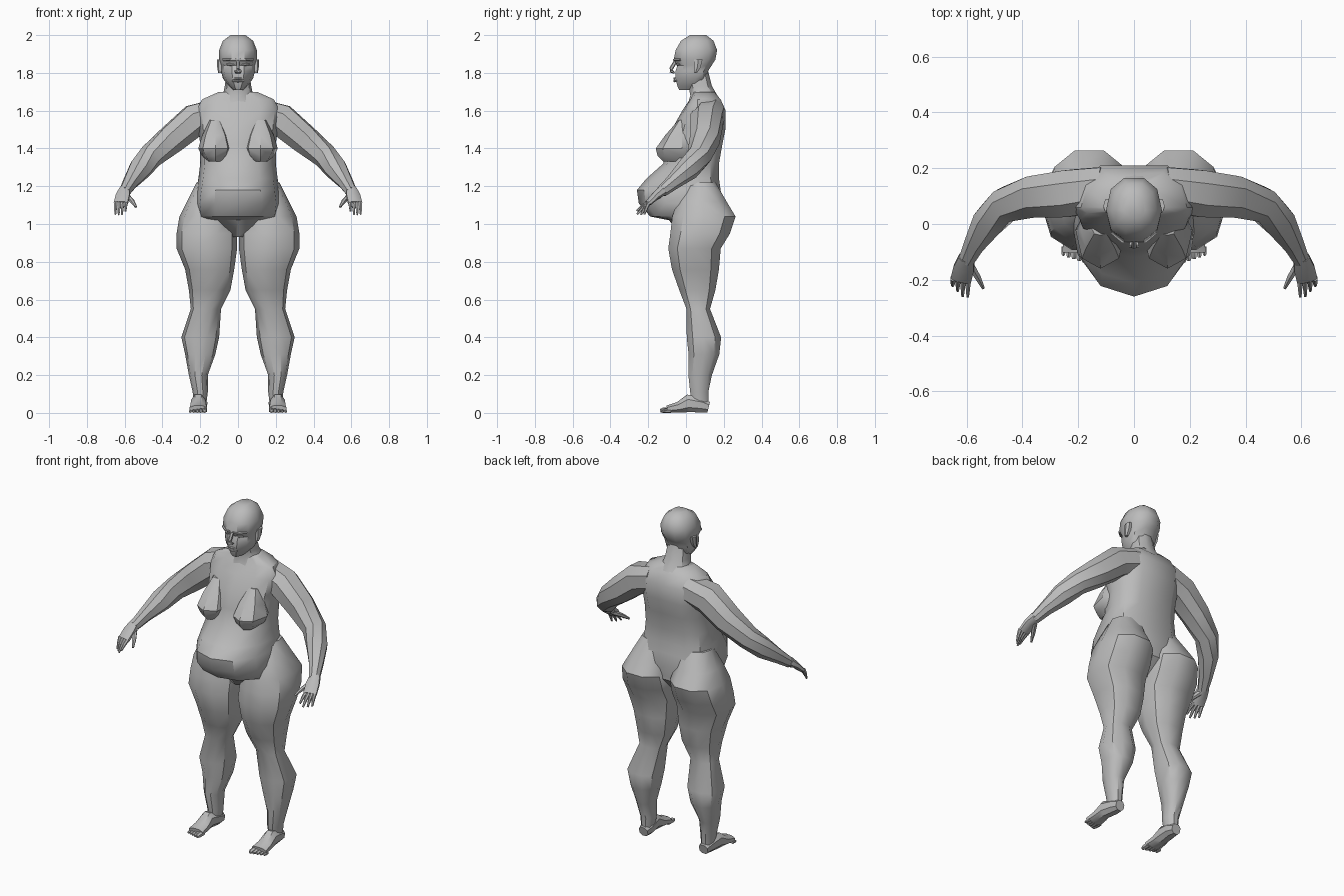
import bpy, bmesh, math
from mathutils import Vector

old = bpy.data.objects.get("Cube")
if old:
    bpy.data.objects.remove(old, do_unlink=True)

skin = bpy.data.materials.new("plain_grey")
skin.use_nodes = True
grey = (.5, .5, .5, 1)
skin.diffuse_color = grey
skin.node_tree.nodes["Principled BSDF"].inputs["Base Color"].default_value = grey


def loft(name, rings, side=1):
    """Skin a list of equal-sized point rings into a closed low-poly solid."""
    bm = bmesh.new()
    loops = [[bm.verts.new((point.x * side, point.y, point.z)) for point in ring]
             for ring in rings]
    for lower, upper in zip(loops, loops[1:]):
        for i in range(len(lower)):
            bm.faces.new((lower[i - 1], lower[i], upper[i], upper[i - 1]))
    bm.faces.new(loops[0])
    bm.faces.new(loops[-1])
    bmesh.ops.recalc_face_normals(bm, faces=bm.faces)
    mesh = bpy.data.meshes.new(name)
    bm.to_mesh(mesh)
    bm.free()
    mesh.materials.append(skin)
    mesh.shade_smooth()
    mesh.set_sharp_from_angle(angle=math.radians(38))
    obj = bpy.data.objects.new(name, mesh)
    bpy.context.collection.objects.link(obj)


def rounded(value):
    """Slightly squared-off circle coordinate."""
    return math.copysign(abs(value) ** .88, value)


def level(height, centre, width, front, back, middle=None, sides=10, groove=0):
    """Horizontal ring with separate front and back depths."""
    if middle is None:
        middle = (front + back) / 2
    ring = []
    for i in range(sides):
        angle = math.tau * i / sides
        across, along = rounded(math.cos(angle)), rounded(math.sin(angle))
        depth = back - middle if along > 0 else middle - front
        y = middle + along * depth
        if along > .99:
            y -= groove
        ring.append(Vector((centre + across * width, y, height)))
    return ring


def tube(name, path, side=1, sides=8):
    """Limb along a path of (x, y, z, half width, optional half thickness)."""
    points = [Vector(station[:3]) for station in path]
    rings = []
    for i, station in enumerate(path):
        ahead = points[min(i + 1, len(points) - 1)]
        direction = ahead - points[max(i - 1, 0)]
        across = direction.cross(Vector((0, 0, 1))).normalized()
        upward = across.cross(direction).normalized()
        across *= station[3]
        upward *= station[-1]
        ring = []
        for k in range(sides):
            angle = math.tau * (k + .5) / sides
            ring.append(points[i] + across * rounded(math.cos(angle))
                        + upward * rounded(math.sin(angle)))
        rings.append(ring)
    loft(name, rings, side)


# Torso with the overhanging belly: height, half width, front, back
torso = [
    (.93, .04, -.02, .11), (1.02, .21, -.09, .2), (1.04, .22, -.19, .2),
    (1.11, .23, -.25, .21), (1.18, .22, -.26, .2), (1.24, .21, -.21, .19),
    (1.32, .2, -.12, .19), (1.42, .2, -.1, .21), (1.51, .21, -.07, .23),
    (1.6, .22, -.02, .23), (1.66, .19, .02, .2), (1.7, .1, .04, .16)]
loft("torso", [level(height, 0, width, front, back, middle=.06, sides=12, groove=.02)
               for height, width, front, back in torso])

# Neck
neck = [(1.62, .13, 0, .2), (1.68, .08, .02, .17), (1.73, .07, .01, .14),
        (1.81, .06, 0, .12)]
loft("neck", [level(height, 0, width, front, back)
              for height, width, front, back in neck])

# Head from chin to crown
head = [
    (1.71, .03, -.04, .06), (1.73, .05, -.05, .08), (1.77, .08, -.06, .11),
    (1.81, .09, -.06, .12), (1.84, .09, -.05, .14), (1.87, .1, -.07, .16),
    (1.92, .1, -.06, .17), (1.97, .08, -.03, .15), (2, .04, .02, .11)]
loft("head", [level(height, 0, width, front, back, middle=.05)
              for height, width, front, back in head])

# Nose and lips
tube("nose", [(0, -.05, 1.87, .01), (0, -.08, 1.82, .01),
              (0, -.08, 1.81, .02, .01), (0, -.06, 1.8, .015, .005)], sides=6)
for lip, height in (("upper_lip", 1.77), ("lower_lip", 1.757)):
    corner = (-.05, height, .004)
    tube(lip, [(-.03, *corner), (0, -.06, height, .007), (.03, *corner)], sides=6)

# Leg: height, centre, half width, front, back
leg = [
    (1.22, .12, .1, 0, .16), (1.12, .15, .12, -.05, .22),
    (1.04, .16, .15, -.08, .27), (.95, .165, .16, -.09, .24),
    (.87, .165, .16, -.1, .19), (.76, .15, .13, -.08, .18),
    (.65, .15, .11, -.04, .16), (.55, .17, .08, 0, .13),
    (.4, .2, .1, 0, .19), (.31, .2, .08, .01, .18), (.2, .21, .05, .01, .14),
    (.11, .2, .04, .02, .12), (.03, .2, .03, .03, .12)]

# Breast: height, half width, front
breast = [(1.55, .03, -.04), (1.47, .07, -.11), (1.4, .09, -.16),
          (1.36, .07, -.15), (1.33, .04, -.12)]

# Arm from inside the shoulder to the wrist, then the palm
arm = [(.1, .13, 1.59, .08), (.23, .11, 1.55, .09), (.35, .1, 1.45, .08),
       (.46, .07, 1.36, .065), (.52, .01, 1.29, .06), (.57, -.07, 1.22, .04),
       (.6, -.13, 1.17, .03)]
palm = [(.6, -.12, 1.18, .03), (.61, -.16, 1.15, .04, .02),
        (.62, -.2, 1.11, .04, .015)]
thumb = [(.59, -.14, 1.15, .015), (.56, -.19, 1.12, .012), (.54, -.23, 1.09, .006)]

# Foot from heel to ball
foot = [(.2, .12, .03, .03), (.2, .08, .04, .04), (.21, .01, .05, .04, .05),
        (.21, -.04, .03, .045, .03), (.21, -.1, .02, .05, .02)]

# Brow ridge and eye
brow = [(.01, -.06, 1.87, .007), (.04, -.06, 1.87, .01, .006), (.08, -.03, 1.87, .006)]
eye = [(.02, -.045, 1.845, .005), (.04, -.045, 1.845, .008), (.06, -.035, 1.845, .004)]

# Ear: height, half width, front, back
ear = [(1.8, .01, .04, .06), (1.83, .015, .04, .08), (1.87, .015, .04, .09)]

for label, side in (("left_", 1), ("right_", -1)):
    loft(label + "leg", [level(*station) for station in leg], side)
    loft(label + "breast", [level(height, .12, width, front, .04, middle=-.02, sides=8)
                            for height, width, front in breast], side)
    loft(label + "ear", [level(height, .095, width, front, back, sides=6)
                         for height, width, front, back in ear], side)
    for part, path in (("arm", arm), ("palm", palm), ("foot", foot)):
        tube(label + part, path, side)
    for part, path in (("thumb", thumb), ("brow", brow), ("eye", eye)):
        tube(label + part, path, side, sides=6)

    # Fingers fan out from the edge of the palm, the middle ones longest
    for i, name in enumerate(("index", "middle", "ring", "little")):
        base = Vector((.594 + .018 * i, -.195, 1.115))
        length = .09 - .01 * abs(i - 1)
        reach = Vector((.02, -.8 + .15 * i, -.55 - .1 * i)).normalized() * length
        knuckle = base + reach / 2 + Vector((0, 0, .005))
        tube(f"{label}{name}_finger", [(*base, .011), (*knuckle, .009),
                                       (*(base + reach), .005)], side, sides=6)

    # Toes shrink from the inner side outwards
    for i, name in enumerate(("big", "second", "third", "fourth", "small")):
        radius = .014 - .0015 * i
        x = .177 + .019 * i
        tip = -.137 + .006 * i
        tube(f"{label}{name}_toe", [(x, -.08, radius, radius),
                                    (x, tip + radius, radius, radius),
                                    (x, tip, radius * .8, radius * .6)], side, sides=6)
